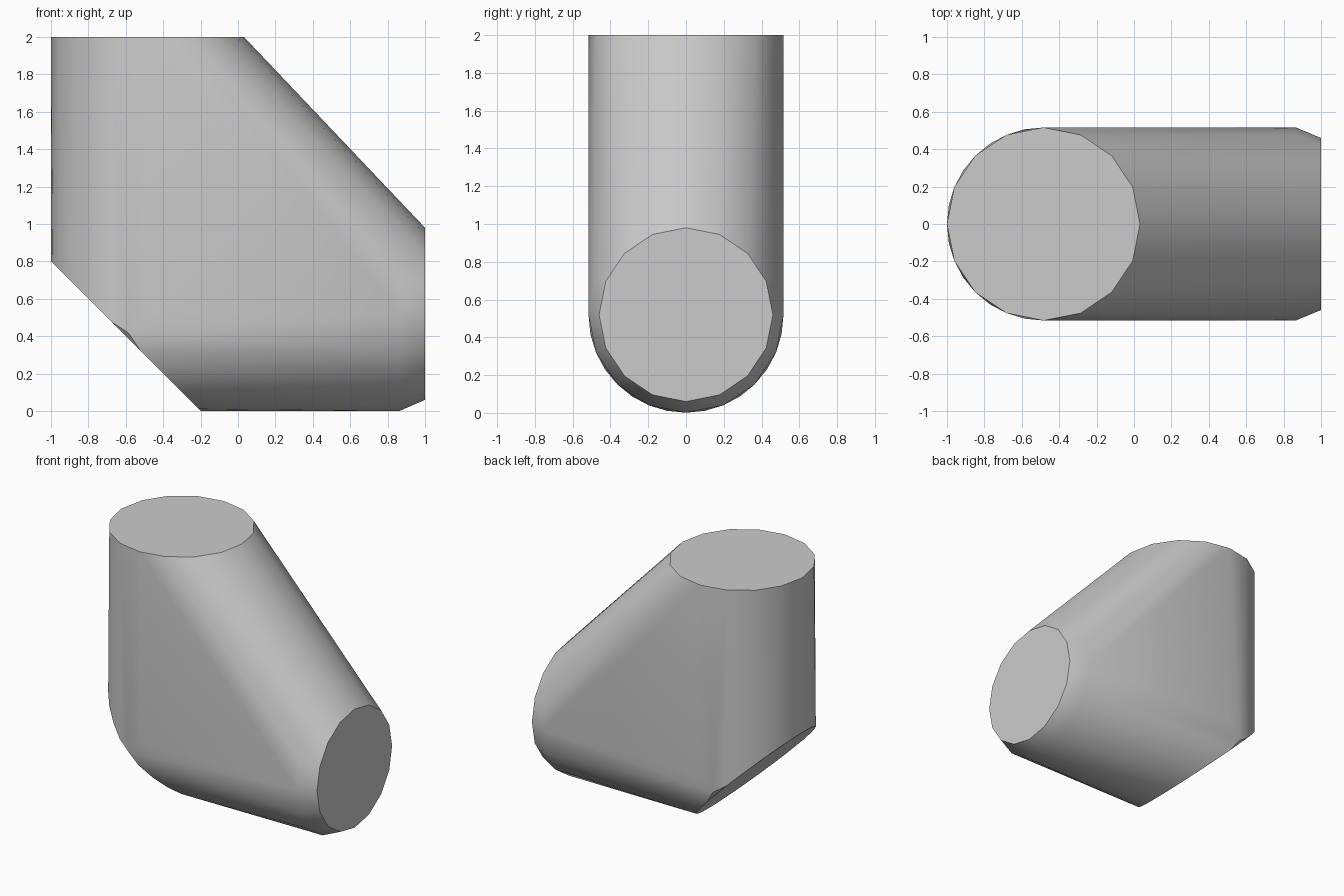
import bpy
import bmesh
from math import sin, cos, tau, radians

cube = bpy.data.objects.get("Cube")
if cube:
    bpy.data.objects.remove(cube)

R = 0.516          # tube radius
CX, CZ = -0.484, 0.517   # axis of the upright arm, axis of the level arm
CUT = -0.2         # the heel is cut along x + z = CUT


def circle(radius, count):
    return [(radius * cos(tau * i / count), radius * sin(tau * i / count))
            for i in range(count)]


points = []
# Top opening
points += [(CX + a, b, 2.0) for a, b in circle(R, 16)]
# Side opening and the full-width ring behind its chamfer
points += [(1.0, b, 0.52 + a) for a, b in circle(0.46, 16)]
points += [(0.865, b, CZ + a) for a, b in circle(R, 16)]
# Mitred outer bend, trimmed by the sloping heel cut
for a, b in circle(R, 32):
    if a < 0.001:
        x, z = CX + a, CZ + a
        points += [(x, b, max(z, CUT - x)), (max(x, CUT - z), b, z)]

# Wrap the rings in one convex skin
bm = bmesh.new()
for p in points:
    bm.verts.new(p)
bmesh.ops.remove_doubles(bm, verts=bm.verts, dist=0.002)
bmesh.ops.convex_hull(bm, input=bm.verts)
bmesh.ops.delete(bm, geom=[v for v in bm.verts if not v.link_faces], context='VERTS')
bmesh.ops.dissolve_limit(bm, angle_limit=radians(1), verts=bm.verts, edges=bm.edges)
bmesh.ops.recalc_face_normals(bm, faces=bm.faces)
bm.normal_update()

# Flat end caps, smooth skin with hard corners
for f in bm.faces:
    f.smooth = max(f.normal.x, f.normal.z) < 0.999
for e in bm.edges:
    e.smooth = e.calc_face_angle(0) < radians(35) and all(f.smooth for f in e.link_faces)

mesh = bpy.data.meshes.new("elbow_body")
bm.to_mesh(mesh)
bm.free()
elbow = bpy.data.objects.new("elbow_body", mesh)
bpy.context.collection.objects.link(elbow)

grey = bpy.data.materials.new("light_grey")
grey.use_nodes = True
colour = (0.6, 0.6, 0.6, 1.0)
grey.diffuse_color = colour
grey.node_tree.nodes["Principled BSDF"].inputs["Base Color"].default_value = colour
mesh.materials.append(grey)
